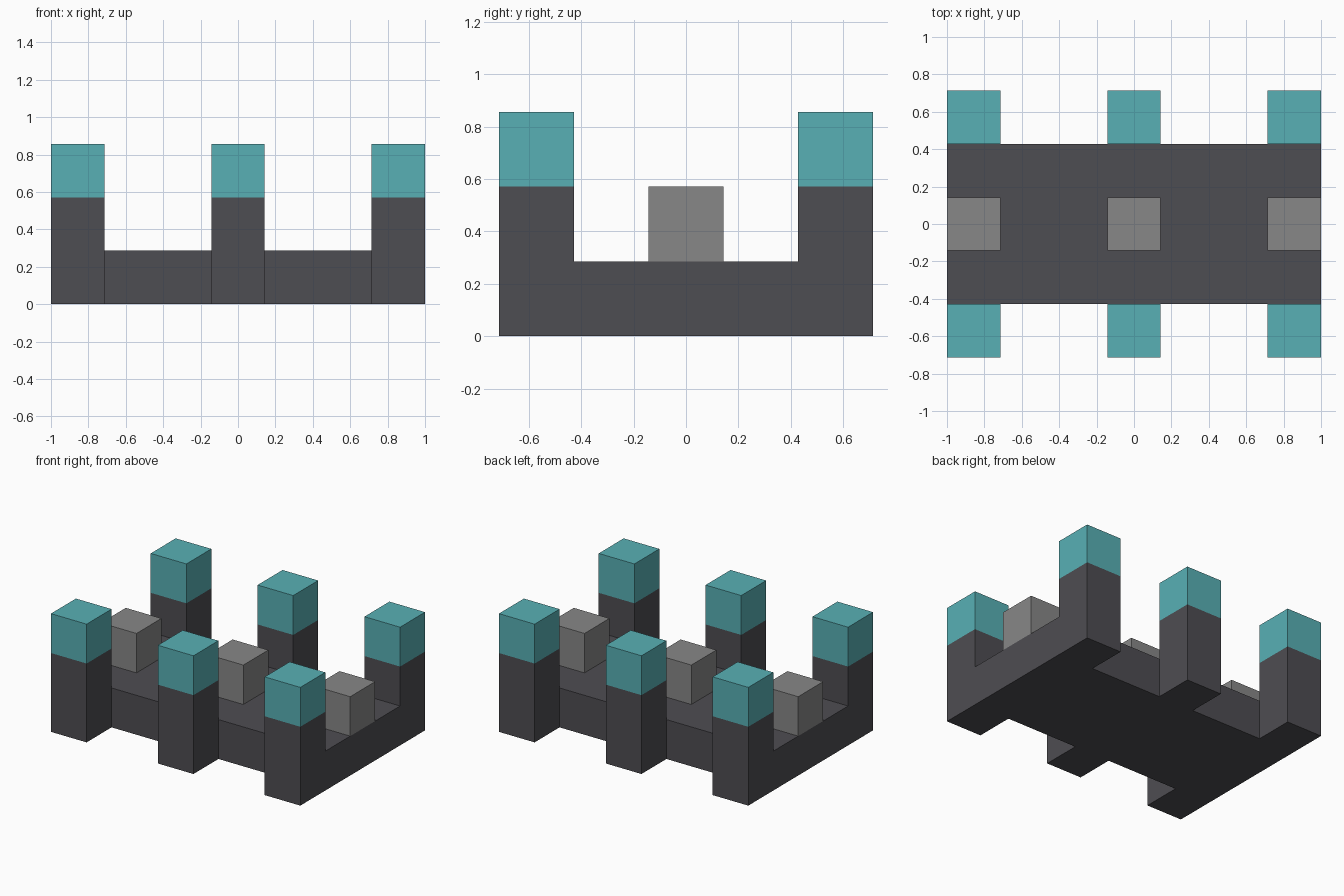
import bpy
import bmesh
from mathutils import Matrix

U = 2 / 7  # one block

# Remove the default object
cube = bpy.data.objects.get("Cube")
if cube:
    bpy.data.objects.remove(cube, do_unlink=True)


def make_material(name, color):
    mat = bpy.data.materials.new(name)
    mat.use_nodes = True
    mat.diffuse_color = (*color, 1)
    mat.node_tree.nodes["Principled BSDF"].inputs["Base Color"].default_value = (*color, 1)
    return mat


charcoal = make_material("charcoal", (0.076, 0.074, 0.084))
teal = make_material("teal", (0.098, 0.434, 0.462))
grey = make_material("grey", (0.242, 0.242, 0.242))


def finish(bm, name, mat, location=(0, 0, 0)):
    bmesh.ops.recalc_face_normals(bm, faces=bm.faces)
    mesh = bpy.data.meshes.new(name)
    bm.to_mesh(mesh)
    bm.free()
    mesh.materials.append(mat)
    obj = bpy.data.objects.new(name, mesh)
    obj.location = location
    bpy.context.collection.objects.link(obj)


def block(name, mat, column, row, layer):
    bm = bmesh.new()
    bmesh.ops.create_cube(bm, size=U)
    finish(bm, name, mat, (column * U, row * U, (layer + 0.5) * U))


def raise_faces(bm, faces, keep=False):
    result = bmesh.ops.extrude_face_region(bm, geom=faces, use_keep_orig=keep)["geom"]
    verts = [g for g in result if isinstance(g, bmesh.types.BMVert)]
    bmesh.ops.translate(bm, verts=verts, vec=(0, 0, U))
    return [g for g in result if isinstance(g, bmesh.types.BMFace)]


# Body: slab with six posts, grown from a notched footprint
bm = bmesh.new()
bmesh.ops.create_grid(bm, x_segments=7, y_segments=5, size=0.5,
                      matrix=Matrix.Diagonal((7 * U, 5 * U, 1, 1)))


def cell(face):
    center = face.calc_center_median()
    return round(center.x / U), round(center.y / U)


notches = [f for f in bm.faces if abs(cell(f)[1]) == 2 and cell(f)[0] % 3]
bmesh.ops.delete(bm, geom=notches, context='FACES')
top = raise_faces(bm, bm.faces[:], keep=True)
raise_faces(bm, [f for f in top if abs(cell(f)[1]) == 2])
bmesh.ops.recalc_face_normals(bm, faces=bm.faces)
bmesh.ops.dissolve_limit(bm, angle_limit=0.01, verts=bm.verts, edges=bm.edges)
finish(bm, "body", charcoal)

# Post caps and the middle row of blocks
for column, side in ((-3, "right"), (0, "middle"), (3, "left")):
    block(f"front_{side}_cap", teal, column, -2, 2)
    block(f"back_{side}_cap", teal, column, 2, 2)
    block(f"{side}_centre_block", grey, column, 0, 1)
